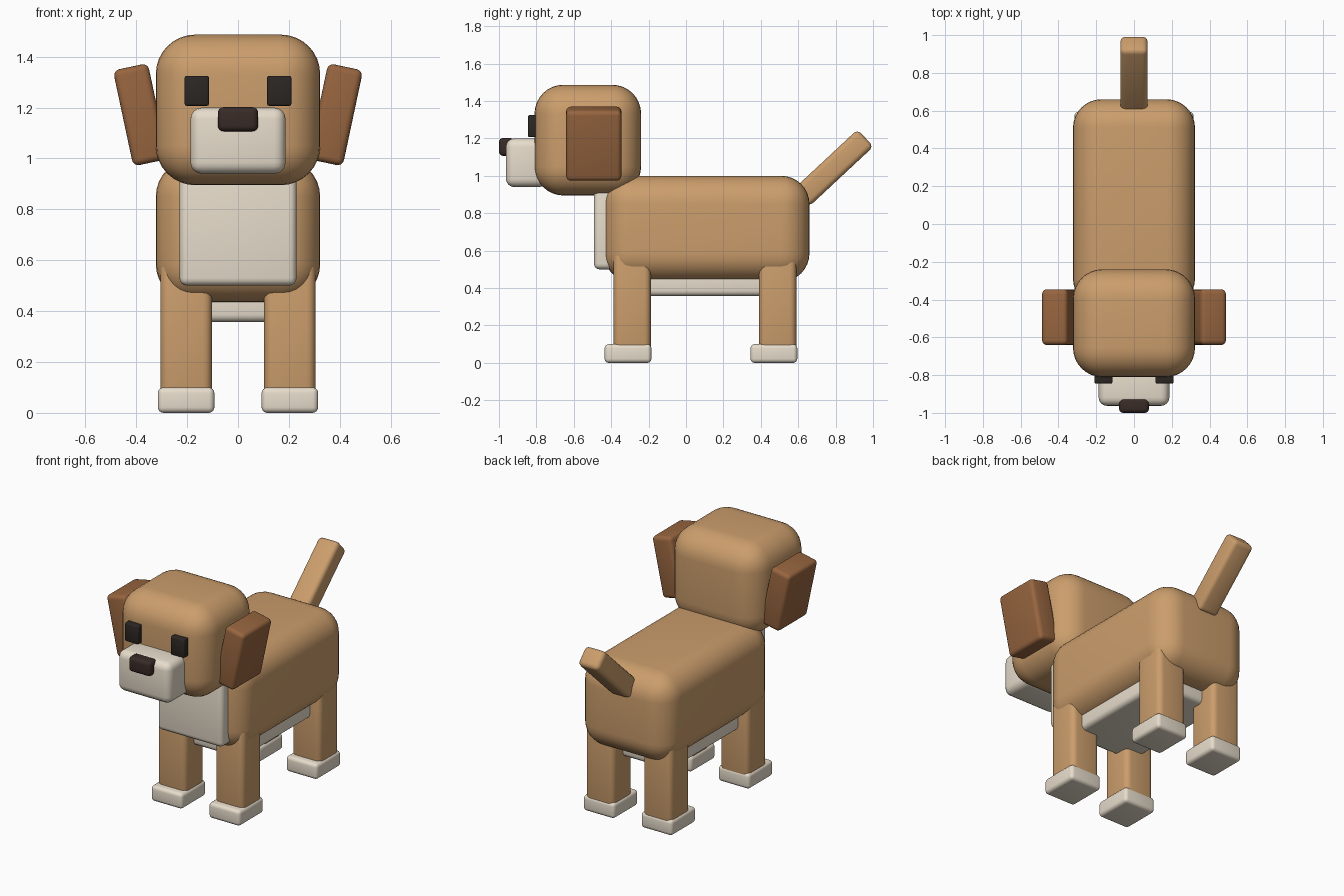
import bpy, bmesh, math
from mathutils import Matrix, Vector

if "Cube" in bpy.data.objects:
    bpy.data.objects.remove(bpy.data.objects["Cube"])


def mat(name, rgb):
    m = bpy.data.materials.new(name)
    m.diffuse_color = (*rgb, 1)
    m.use_nodes = True
    m.node_tree.nodes["Principled BSDF"].inputs["Base Color"].default_value = m.diffuse_color
    return m


tan = mat("tan fur", (0.60, 0.34, 0.15))
brown = mat("brown fur", (0.31, 0.13, 0.05))
cream = mat("cream fur", (0.80, 0.72, 0.60))
black = mat("eye black", (0.025, 0.02, 0.017))
nose_col = mat("nose brown", (0.04, 0.024, 0.02))


def rounded_box(name, size, centre, radius, material, rot=(0, 'X'), segments=4):
    """Box with rounded edges, optionally turned about one axis."""
    bm = bmesh.new()
    bmesh.ops.create_cube(bm, size=1, matrix=Matrix.Diagonal((*size, 1)))
    bmesh.ops.bevel(bm, geom=bm.edges[:], offset=radius, segments=segments,
                    profile=0.5, affect='EDGES', clamp_overlap=True)
    for f in bm.faces:
        f.smooth = True
    me = bpy.data.meshes.new(name)
    bm.to_mesh(me)
    bm.free()
    me.materials.append(material)
    ob = bpy.data.objects.new(name, me)
    ob.matrix_world = (Matrix.Translation(centre)
                       @ Matrix.Rotation(math.radians(rot[0]), 4, rot[1]))
    bpy.context.collection.objects.link(ob)
    return ob


def span_box(name, x, y, z, radius, material, segments=4):
    """Rounded box given by its extents on each axis."""
    lo, hi = Vector((x[0], y[0], z[0])), Vector((x[1], y[1], z[1]))
    return rounded_box(name, hi - lo, (lo + hi) / 2, radius, material,
                       segments=segments)


# Body, chest patch and belly patch
span_box("body", (-.323, .323), (-.44, .66), (.435, 1.0), .15, tan, 8)
span_box("chest", (-.23, .23), (-.492, -.36), (.50, .94), .03, cream)
span_box("belly", (-.235, .235), (-.30, .49), (.357, .50), .03, cream)

# Head, muzzle and nose
span_box("head", (-.323, .323), (-.81, -.24), (.895, 1.487), .155, tan, 8)
span_box("muzzle", (-.187, .187), (-.963, -.74), (.94, 1.20), .045, cream)
span_box("nose", (-.079, .079), (-1.0, -.92), (1.107, 1.202), .022, nose_col)

for s, side in ((1, "right"), (-1, "left")):
    # Eyes and ears
    span_box(f"{side}_eye", sorted((.114 * s, .21 * s)), (-.845, -.78),
             (1.207, 1.325), .008, black, 2)
    rounded_box(f"{side}_ear", (.14, .295, .385), (.383 * s, -.493, 1.172),
                .025, brown, (12 * s, 'Y'))
    # Legs and paws
    for y, end in ((-.288, "front"), (.49, "back")):
        span_box(f"{end}_{side}_leg", sorted((.102 * s, .305 * s)),
                 (y - .1, y + .1), (.05, .60), .035, tan)
    for y, end in ((-.31, "front"), (.47, "back")):
        span_box(f"{end}_{side}_paw", sorted((.093 * s, .315 * s)),
                 (y - .125, y + .125), (0, .10), .022, cream)

# Tail
rounded_box("tail", (.145, .47, .125), (0, .788, 1.042), .028, tan, (43, 'X'))
